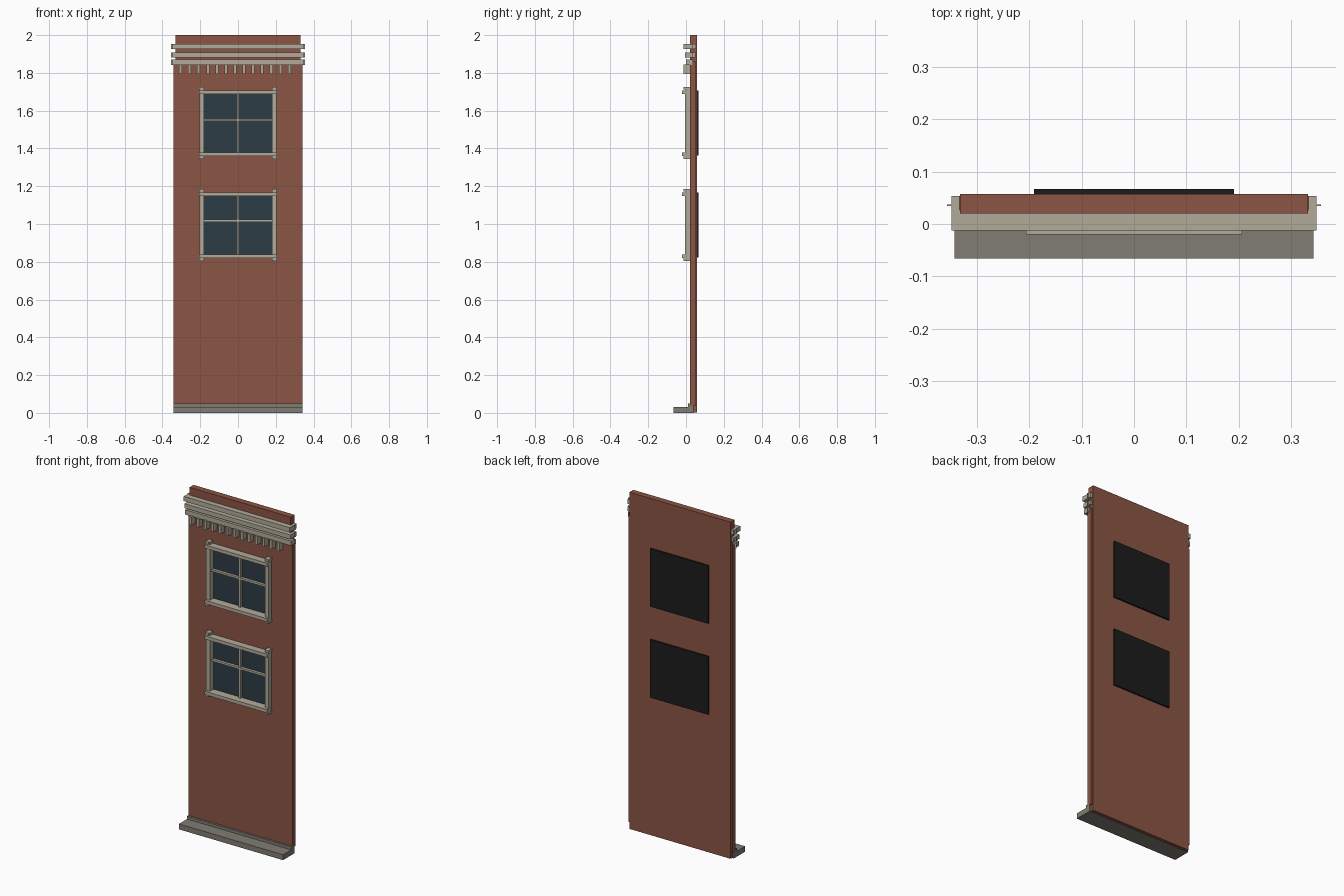
import bpy
import bmesh
from mathutils import Vector

cube = bpy.data.objects.get("Cube")
if cube:
    bpy.data.objects.remove(cube, do_unlink=True)


def material(name, colour):
    m = bpy.data.materials.new(name)
    m.use_nodes = True
    m.diffuse_color = (*colour, 1)
    bsdf = next(n for n in m.node_tree.nodes if n.type == 'BSDF_PRINCIPLED')
    bsdf.inputs["Base Color"].default_value = (*colour, 1)
    return m


brick = material("brick red", (0.26, 0.09, 0.057))
trim = material("pale stone", (0.45, 0.41, 0.325))
stone = material("grey stone", (0.22, 0.205, 0.175))
glass = material("dark blue glass", (0.027, 0.045, 0.06))
black = material("black backing", (0.012, 0.012, 0.013))


def boxes(name, mat, spans):
    """One object made of boxes, each given as (x0, x1), (y0, y1), (z0, z1)."""
    bm = bmesh.new()
    for span in spans:
        low = Vector([s[0] for s in span])
        size = Vector([s[1] - s[0] for s in span])
        for v in bmesh.ops.create_cube(bm, size=1)["verts"]:
            v.co = low + size * (v.co + Vector((0.5, 0.5, 0.5)))
    mesh = bpy.data.meshes.new(name)
    bm.to_mesh(mesh)
    bm.free()
    mesh.materials.append(mat)
    obj = bpy.data.objects.new(name, mesh)
    bpy.context.collection.objects.link(obj)
    return obj


def both(a, b):
    """A span and its mirror image across x = 0."""
    return (a, b), (-b, -a)


def wide(half):
    return (-half, half)


FRONT, BACK = 0.022, 0.057
windows = {"upper": (1.345, 1.725, 1.55), "lower": (0.805, 1.185, 1.017)}

# Brick wall, built as bands and piers around the window openings
spans = []
bottom = 0.002
for low, high, _ in sorted(windows.values()):
    spans.append((wide(0.332), (FRONT, BACK), (bottom, low + 0.03)))
    for x in both(0.185, 0.332):
        spans.append((x, (FRONT, BACK), (low + 0.03, high - 0.03)))
    bottom = high - 0.03
spans.append((wide(0.332), (FRONT, BACK), (bottom, 1.91)))
boxes("brick_wall", brick, spans)
boxes("parapet", brick, [(wide(0.332), (FRONT - 0.002, BACK), (1.91, 2))])
boxes("wall_edge_strips", brick,
      [(x, (FRONT, 0.053), (0.04, 1.86)) for x in both(0.332, 0.342)])

# Grey base step
boxes("base_step", stone, [(wide(0.342), (-0.066, 0.04), (0, 0.032))])
boxes("base_upper_step", stone, [(wide(0.342), (0.01, 0.04), (0.032, 0.049))])

# Cornice bars with end tabs
bars = {"top": (1.926, 1.954, -0.012, 0.053),
        "middle": (1.882, 1.908, -0.005, 0.05),
        "bottom": (1.842, 1.87, 0.0, 0.035)}
for name, (z0, z1, y0, y1) in bars.items():
    parts = [(wide(0.348), (y0, FRONT + 0.005), (z0, z1))]
    parts += [(x, (FRONT + 0.005, y1), (z0, z1)) for x in both(0.333, 0.348)]
    boxes(f"cornice_{name}_bar", trim, parts)
    boxes(f"cornice_{name}_tabs", trim,
          [(x, (0.034, 0.037), (z0, z1)) for x in both(0.348, 0.356)])

# Row of dentils below the cornice
boxes("dentils", trim,
      [((x - 0.008, x + 0.008), (-0.012, FRONT + 0.002), (1.795, 1.845))
       for x in (-0.304 + 0.048 * i for i in range(13))])

# Windows
for name, (low, high, bar_z) in windows.items():
    boxes(f"{name}_window_jambs", trim,
          [(x, (-0.005, FRONT + 0.01), (low, high)) for x in both(0.181, 0.205)])
    boxes(f"{name}_window_rails", trim,
          [(wide(0.206), (-0.02, FRONT + 0.01), (z, z + 0.02))
           for z in (low + 0.014, high - 0.037)])
    boxes(f"{name}_window_corner_blocks", trim,
          [(x, (-0.012, FRONT), (z, z + 0.014))
           for x in both(0.186, 0.207) for z in (low, high - 0.014)])
    boxes(f"{name}_window_muntins", trim,
          [((-0.006, 0.006), (0.014, 0.03), (low + 0.03, high - 0.03)),
           (wide(0.183), (0.012, 0.03), (bar_z - 0.006, bar_z + 0.006))])
    boxes(f"{name}_window_glass", glass,
          [(wide(0.185), (0.028, 0.034), (low + 0.03, high - 0.03))])
    boxes(f"{name}_window_backing", black,
          [(wide(0.191), (BACK, 0.067), (low + 0.018, high - 0.018))])
